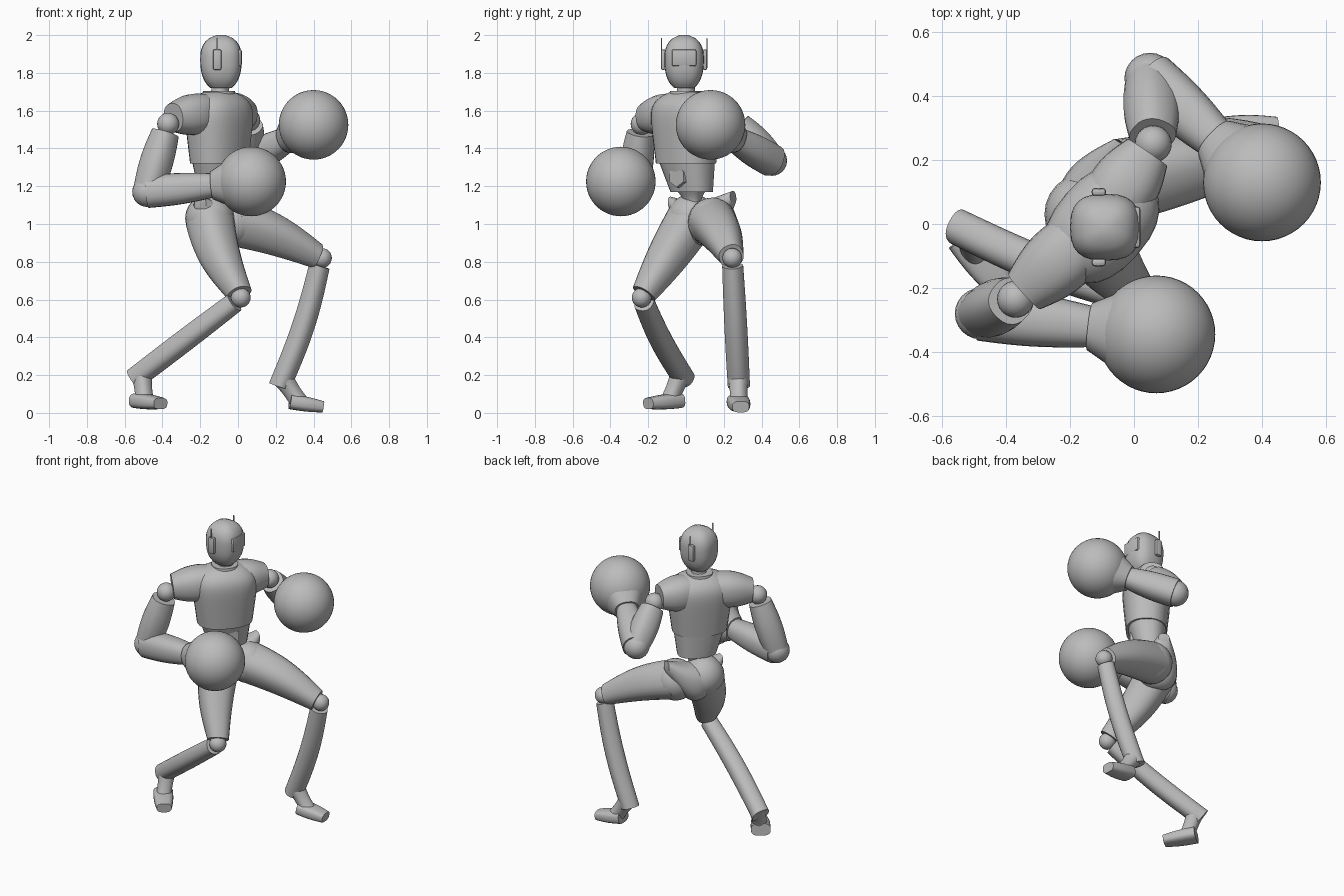
import bpy, bmesh, math
from mathutils import Vector, Matrix

if "Cube" in bpy.data.objects:
    bpy.data.objects.remove(bpy.data.objects["Cube"])

grey = bpy.data.materials.new("plain grey")
grey.use_nodes = True
grey.diffuse_color = (0.5, 0.5, 0.5, 1)
grey.node_tree.nodes["Principled BSDF"].inputs["Base Color"].default_value = grey.diffuse_color

UP = Vector((0, 0, 1))
HEAD_FRONT = Vector((1, 0, 0))
ACROSS = Vector((2, 2.3, 0)).normalized()    # from right shoulder to left shoulder
FACING = ACROSS.cross(UP)                    # direction the chest faces
SIDES = {"left": 1, "right": -1}


def finish(name, bm):
    """Turn a bmesh into a grey object, smooth apart from its sharp edges."""
    bmesh.ops.recalc_face_normals(bm, faces=bm.faces)
    mesh = bpy.data.meshes.new(name)
    bm.to_mesh(mesh)
    bm.free()
    mesh.materials.append(grey)
    part = bpy.data.objects.new(name, mesh)
    bpy.context.scene.collection.objects.link(part)
    bpy.ops.object.select_all(action='DESELECT')
    part.select_set(True)
    bpy.context.view_layer.objects.active = part
    bpy.ops.object.shade_smooth_by_angle(angle=math.radians(40))


def taper(first, last, swell=0):
    """Radius rule: even change from first to last, plus a swelling in the middle."""
    return lambda t: first + (last - first) * t + swell * math.sin(math.pi * t)


def squarish(value, power):
    return math.copysign(abs(value) ** power, value)


def limb(name, start, end, radius, side=UP, axis=None, depth=1, bend=None,
         sides=24, rings=16, power=0.85):
    """Skin rings from start to end; radius is a rule of t, depth flattens the section."""
    start, end = Vector(start), Vector(end)
    bend = Vector(bend or (0, 0, 0))
    along = (axis or end - start).normalized()
    u = (side - along * side.dot(along)).normalized()
    v = along.cross(u)
    bm = bmesh.new()
    loops = []
    for i in range(rings + 1):
        t = i / rings
        centre = start.lerp(end, t) + bend * math.sin(math.pi * t)
        loop = []
        for j in range(sides):
            angle = math.tau * j / sides
            offset = (u * squarish(math.cos(angle), power)
                      + v * squarish(math.sin(angle), power) * depth)
            loop.append(bm.verts.new(centre + offset * radius(t)))
        loops.append(loop)
    for low, high in zip(loops, loops[1:]):
        for j in range(sides):
            bm.faces.new((low[j - 1], low[j], high[j], high[j - 1]))
    bm.faces.new(loops[0])
    bm.faces.new(loops[-1])
    finish(name, bm)


def ball(name, centre, radius, segments=24):
    bm = bmesh.new()
    bmesh.ops.create_uvsphere(bm, u_segments=segments, v_segments=segments // 2,
                              radius=radius, matrix=Matrix.Translation(centre))
    finish(name, bm)


def box(name, centre, size, bevel):
    bm = bmesh.new()
    bmesh.ops.create_cube(bm, size=1, matrix=Matrix.Translation(centre) @ Matrix.Diagonal((*size, 1)))
    bmesh.ops.bevel(bm, geom=bm.edges[:], offset=bevel, segments=2, affect='EDGES', profile=0.5)
    finish(name, bm)


def skull(t):
    """Head outline: widest at the brow, closing faster to the crown than to the jaw."""
    reach = (t - 0.55) / (0.46 if t > 0.55 else 0.62)
    return 0.11 * math.sqrt(1 - abs(reach) ** 2.5)


def ribcage(t):
    """Chest outline: widens upward, then closes over the shoulders."""
    return (0.17 + 0.05 * t) * (1 - 0.6 * t ** 8)


# Head, turned toward +x, with visor and ear pieces
limb("head", (-0.09, -0.01, 1.72), (-0.09, -0.01, 2), skull, side=HEAD_FRONT, axis=UP,
     depth=0.95, power=0.75)
limb("neck", (-0.1, 0, 1.64), (-0.09, 0, 1.75), taper(0.07, 0.045, -0.01), side=ACROSS)
box("visor", (-0.025, -0.01, 1.88), (0.09, 0.13, 0.09), bevel=0.01)
for label, sign in SIDES.items():
    ear = Vector((-0.11, sign * 0.11 - 0.01, 1.87))
    box(label + "_ear_piece", ear, (0.045, 0.025, 0.11), bevel=0.01)
    box(label + "_antenna", ear + Vector((0, sign * 0.01, 0.07)), (0.01, 0.005, 0.09), bevel=0.002)

# Torso: ribcage stepping in to the belly, then a thin waist
limb("chest", (-0.1, 0, 1.32), (-0.1, 0, 1.7), ribcage, side=ACROSS, axis=UP, depth=0.74)
limb("collar", (-0.1, 0, 1.64), (-0.1, 0, 1.705), taper(0.09, 0.08), side=ACROSS)
limb("belly", (-0.1, 0.03, 1.17), (-0.1, 0, 1.36), taper(0.12, 0.165), side=ACROSS, axis=UP, depth=0.74)
limb("waist", (-0.1, 0.04, 1.02), (-0.1, 0.03, 1.2), taper(0.07, 0.1, -0.04), side=ACROSS, depth=0.8)
plate = Vector((-0.1, 0.025, 1.25)) + FACING * 0.085
limb("belly_plate", plate, plate + FACING * 0.03, taper(0.06, 0.055), sides=6, rings=1, power=1)

# Arms: shoulder cap and ball, upper arm, elbow, forearm with flared cuff, round glove
ARMS = {
    "left": dict(shoulder=(0.06, 0.25, 1.55), elbow=(0.05, 0.455, 1.335), glove=(0.4, 0.13, 1.525)),
    "right": dict(shoulder=(-0.37, -0.235, 1.53), elbow=(-0.48, -0.28, 1.17), glove=(0.07, -0.345, 1.225)),
}
for label, joints in ARMS.items():
    shoulder, elbow, glove = map(Vector, joints.values())
    inner = Vector((-0.12, 0, 1.59)) + ACROSS * SIDES[label] * 0.06
    limb(label + "_shoulder_cap", inner, inner.lerp(shoulder + UP * 0.03, 0.87), taper(0.1, 0.075, 0.02))
    ball(label + "_shoulder_ball", shoulder, 0.058)
    limb(label + "_upper_arm", shoulder.lerp(elbow, 0.13), elbow, taper(0.07, 0.073, 0.012), side=FACING)
    ball(label + "_elbow", elbow, 0.08)
    cuff = glove - (glove - elbow).normalized() * 0.21
    limb(label + "_forearm", elbow, cuff, taper(0.085, 0.065, 0.008))
    limb(label + "_cuff", cuff, cuff.lerp(glove, 0.4), taper(0.075, 0.12))
    ball(label + "_glove", glove, 0.184, segments=48)

# Pelvis: a full bridge between two raised hip wings
limb("pelvis", (-0.2, -0.08, 1.11), (-0.03, 0.25, 1.14), taper(0.035, 0.035, 0.085),
     bend=(0, 0, -0.12))

# Legs: rounded hip, thigh, knee ball, shin flaring at the heel, ankle, foot
LEGS = {
    "left": dict(hip=(-0.02, 0.14, 1.01), knee=(0.445, 0.245, 0.82), heel=(0.22, 0.28, 0.14),
                 sole=(0.275, 0.275, 0.06), toe=(0.45, 0.29, 0.032),
                 thigh_bow=(0, 0, 0.02), shin_bow=(0.02, 0, 0)),
    "right": dict(hip=(-0.15, 0.03, 1.03), knee=(0.015, -0.235, 0.61), heel=(-0.55, -0.01, 0.18),
                  sole=(-0.53, -0.04, 0.065), toe=(-0.41, -0.2, 0.05),
                  thigh_bow=(-0.025, 0, 0), shin_bow=(0, -0.015, 0)),
}
for label, joints in LEGS.items():
    hip, knee, heel, sole, toe, thigh_bow, shin_bow = map(Vector, joints.values())
    ball(label + "_hip", hip, 0.13)
    limb(label + "_thigh", hip, hip.lerp(knee, 0.95), taper(0.125, 0.065, 0.01),
         side=ACROSS, bend=thigh_bow)
    ball(label + "_knee", knee, 0.052)
    limb(label + "_shin", knee.lerp(heel, 0.06), heel, taper(0.053, 0.056, 0.003),
         side=ACROSS, bend=shin_bow)
    limb(label + "_ankle", heel.lerp(knee, 0.07), sole.lerp(toe, 0.3), taper(0.055, 0.047, -0.006), side=ACROSS)
    limb(label + "_foot", sole, toe, taper(0.04, 0.03, 0.004), depth=1.5, power=0.7)
